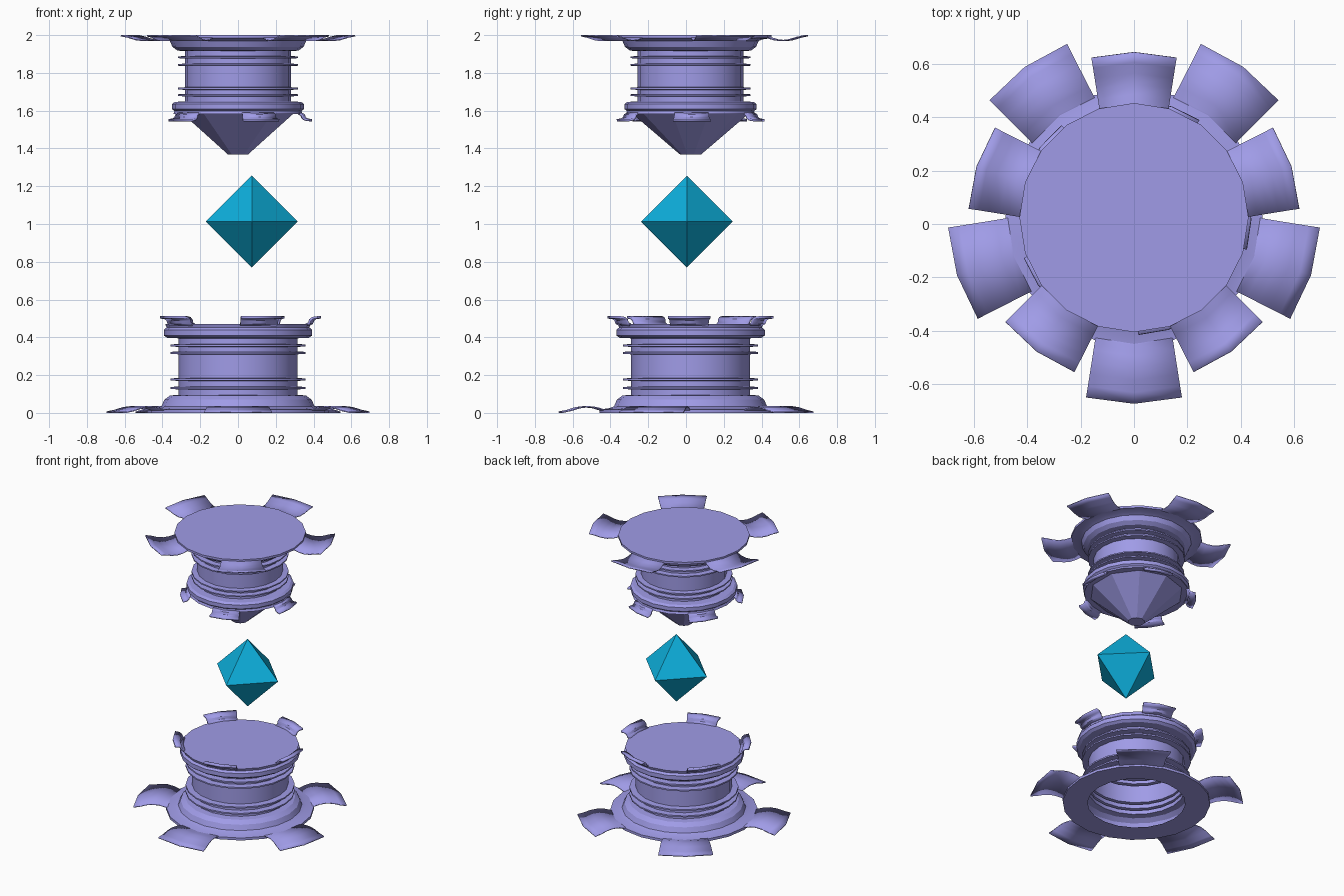
import bpy, bmesh
from math import sin, cos, pi, radians, asin
from mathutils import Matrix, Vector

if "Cube" in bpy.data.objects:
    bpy.data.objects.remove(bpy.data.objects["Cube"])

CY = 0.024      # axis of both pedestals
SEG = 20


def material(name, color):
    m = bpy.data.materials.new(name)
    m.diffuse_color = (*color, 1)
    m.use_nodes = True
    m.node_tree.nodes["Principled BSDF"].inputs["Base Color"].default_value = m.diffuse_color
    return m


VIOLET = material("violet", (0.35, 0.33, 0.80))
CYAN = material("cyan", (0.004, 0.43, 0.72))


def finish(bm, name, mat, place, smooth=True):
    bmesh.ops.remove_doubles(bm, verts=bm.verts, dist=1e-5)
    bmesh.ops.recalc_face_normals(bm, faces=bm.faces)
    me = bpy.data.meshes.new(name)
    bm.to_mesh(me)
    bm.free()
    me.materials.append(mat)
    ob = bpy.data.objects.new(name, me)
    bpy.context.collection.objects.link(ob)
    ob.matrix_world = place
    if smooth:
        bpy.ops.object.select_all(action='DESELECT')
        ob.select_set(True)
        bpy.context.view_layer.objects.active = ob
        bpy.ops.object.shade_smooth_by_angle(angle=radians(30))
    return ob


def grid(bm, rows, closed=False):
    """Skin a list of point rows with quads."""
    vs = [[bm.verts.new(p) for p in row] for row in rows]
    n = len(rows[0])
    for a, b in zip(vs, vs[1:]):
        for i in range(n if closed else n - 1):
            j = (i + 1) % n
            bm.faces.new((a[i], a[j], b[j], b[i]))


def lathe(name, profile, place):
    bm = bmesh.new()
    core = list(profile)
    cap_start, cap_end = core[0][0] == 0, core[-1][0] == 0
    core = core[cap_start:len(core) - cap_end]
    grid(bm, [[(r * cos(2 * pi * i / SEG), r * sin(2 * pi * i / SEG), z)
               for i in range(SEG)] for r, z in core], closed=True)
    # flat end caps where the profile reaches the axis
    bm.verts.ensure_lookup_table()
    if cap_start:
        bm.faces.new(bm.verts[:SEG])
    if cap_end:
        bm.faces.new(bm.verts[-SEG:])
    return finish(bm, name, VIOLET, place)


def petals(name, profile, start, thickness, place):
    """Five curved tabs; profile rows are (radius, z, half width)."""
    bm = bmesh.new()
    for k in range(5):
        a0 = radians(start + 72 * k)
        rows = []
        for r, z, w in profile:
            half = asin(w / r)
            rows.append([(r * cos(a0 + t * half), r * sin(a0 + t * half), z)
                         for t in (-1, 0, 1)])
        grid(bm, rows)
    ob = finish(bm, name, VIOLET, place)
    mod = ob.modifiers.new("thickness", 'SOLIDIFY')
    mod.thickness = thickness
    mod.offset = 0
    return ob


def pedestal(prefix, capped, place):
    # column body with flared base, four thin rings and a collar
    prof = [(0 if capped else 0.32, 0), (0.483, 0), (0.483, 0.018),
            (0.43, 0.025), (0.405, 0.035), (0.39, 0.07), (0.36, 0.092),
            (0.315, 0.096)]
    for z in (0.132, 0.177, 0.318, 0.357):
        prof += [(0.315, z - 0.008), (0.357, z - 0.005),
                 (0.357, z + 0.005), (0.315, z + 0.008)]
    prof += [(0.315, 0.395), (0.375, 0.397), (0.393, 0.41), (0.393, 0.44),
             (0.378, 0.452), (0.385, 0.47), (0, 0.47)]
    if capped:
        prof = [(0, 0)] + prof[1:]
    lathe(prefix + "_column", prof, place)
    # wide tabs around the base
    petals(prefix + "_base_tabs",
           [(0.44, 0.014, 0.14), (0.48, 0.016, 0.146), (0.52, 0.028, 0.152),
            (0.565, 0.033, 0.159), (0.61, 0.027, 0.166), (0.655, 0.013, 0.173),
            (0.698, 0.004, 0.18)], -90, 0.007, place)
    # small upturned tabs around the collar
    petals(prefix + "_collar_tabs",
           [(0.375, 0.466, 0.10), (0.392, 0.475, 0.102), (0.398, 0.492, 0.104),
            (0.412, 0.502, 0.107), (0.44, 0.506, 0.113)], -73, 0.013, place)


# lower pedestal, and the same design inverted and slightly smaller above
pedestal("lower", False, Matrix.Translation((0, CY, 0)))
TOP = (Matrix.Translation((0, CY, 2)) @ Matrix.Rotation(pi, 4, 'X')
       @ Matrix.Scale(0.89, 4))
pedestal("upper", True, TOP)

# faceted point hanging beneath the upper pedestal
bm = bmesh.new()
bmesh.ops.create_cone(bm, cap_ends=True, segments=10, radius1=0.33,
                      radius2=0.055, depth=0.235)
finish(bm, "upper_point", VIOLET,
       Matrix.Translation((0, CY, 1.485)) @ Matrix.Rotation(pi, 4, 'X'), smooth=False)

# floating crystal
bm = bmesh.new()
R = 0.243
ring = [bm.verts.new((R * cos(i * pi / 2), R * sin(i * pi / 2), 0)) for i in range(4)]
for s in (1, -1):
    tip = bm.verts.new((0, 0, s * R))
    for i in range(4):
        bm.faces.new((ring[i], ring[(i + 1) % 4], tip))
finish(bm, "crystal", CYAN, Matrix.Translation((0.073, 0.005, 1.013)), smooth=False)
